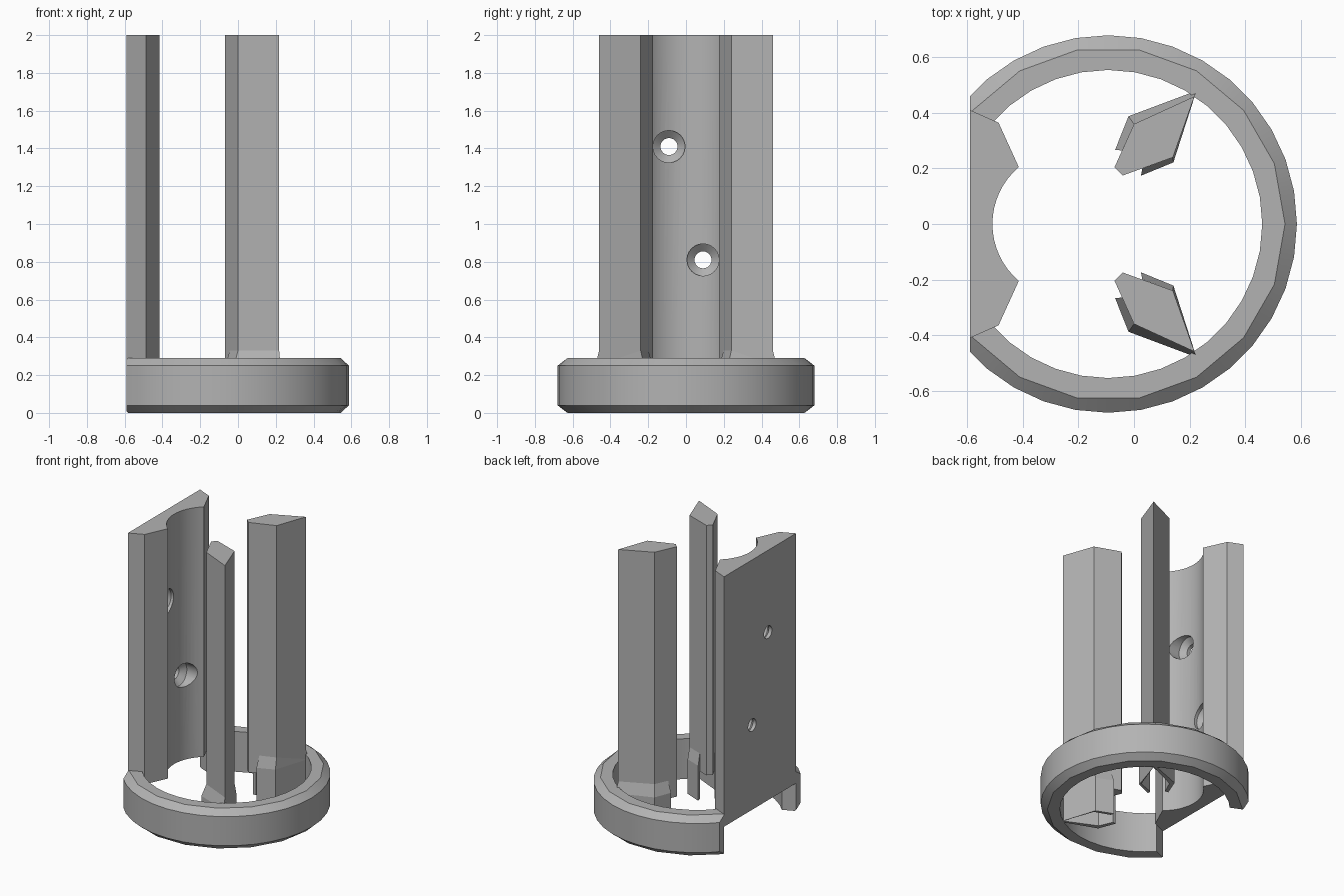
import bpy, bmesh, math
from mathutils import Vector

cube = bpy.data.objects.get("Cube")
if cube:
    bpy.data.objects.remove(cube, do_unlink=True)

grey = bpy.data.materials.new("plain grey")
grey.use_nodes = True
grey.diffuse_color = (0.45, 0.45, 0.45, 1)
grey.node_tree.nodes["Principled BSDF"].inputs["Base Color"].default_value = (0.45, 0.45, 0.45, 1)

TOP, RIM, SEAT = 2.0, 0.29, 0.2
CX = -0.093


def make(name, bm):
    bmesh.ops.recalc_face_normals(bm, faces=bm.faces)
    mesh = bpy.data.meshes.new(name)
    bm.to_mesh(mesh)
    bm.free()
    obj = bpy.data.objects.new(name, mesh)
    bpy.context.collection.objects.link(obj)
    mesh.materials.append(grey)
    return obj


def loft(name, loops, closed=False):
    """Skin equal-length point loops; cap the ends or join last to first."""
    bm = bmesh.new()
    rows = [[bm.verts.new(p) for p in loop] for loop in loops]
    pairs = list(zip(rows, rows[1:]))
    if closed:
        pairs.append((rows[-1], rows[0]))
    else:
        bm.faces.new(rows[0])
        bm.faces.new(rows[-1])
    n = len(rows[0])
    for a, b in pairs:
        for i in range(n):
            j = (i + 1) % n
            bm.faces.new((a[i], a[j], b[j], b[i]))
    return make(name, bm)


def prism(name, outline, z0, z1):
    return loft(name, [[(x, y, z) for x, y in outline] for z in (z0, z1)])


def cut(obj, cutter):
    mod = obj.modifiers.new("cut", "BOOLEAN")
    mod.operation = "DIFFERENCE"
    mod.solver = "EXACT"
    mod.object = cutter
    cutter.hide_render = True
    cutter.hide_viewport = False
    bpy.context.view_layer.objects.active = obj
    bpy.ops.object.modifier_apply(modifier=mod.name)
    bpy.data.objects.remove(cutter, do_unlink=True)


def smooth(obj, degrees):
    bpy.ops.object.select_all(action="DESELECT")
    obj.select_set(True)
    bpy.context.view_layer.objects.active = obj
    bpy.ops.object.shade_smooth_by_angle(angle=math.radians(degrees))


def circle(r, z, coarse=False):
    """Thirty-six points; coarse flattens every second one onto its chord."""
    pts = []
    for i in range(36):
        a = math.radians(i * 10)
        k = r * math.cos(math.radians(10)) if coarse and i % 2 else r
        pts.append((CX + k * math.cos(a), k * math.sin(a), z))
    return pts


# Chamfered base ring, opened where the back plate sits
ring = loft("base_ring", [
    circle(0.555, 0), circle(0.637, 0, True), circle(0.68, 0.04),
    circle(0.68, 0.25), circle(0.637, RIM, True), circle(0.555, RIM)], closed=True)
half = [(-1, 1), (-0.59, 1), (-0.59, 0.41), (-0.488, 0.365)]
cut(ring, prism("ring_opening", half + [(x, -y) for x, y in reversed(half)], -0.5, 1))
smooth(ring, 25)

# Back plate with a concave inner face
half = [(-0.59, 0.41), (-0.488, 0.365), (-0.415, 0.205)]
radius, mid = 0.269, -0.241
sweep = math.asin(0.205 / radius)
arc = []
for i in range(1, 16):
    a = sweep * (1 - i / 8)
    arc.append((mid - radius * math.cos(a), radius * math.sin(a)))
plate = prism("back_plate", half + arc + [(x, -y) for x, y in reversed(half)], SEAT, TOP)

# Countersunk screw holes
for hy, hz in ((-0.09, 1.41), (0.09, 0.81)):
    loops = []
    for x, r in ((-0.7, 0.045), (-0.565, 0.045), (-0.53, 0.085), (-0.3, 0.085)):
        loops.append([(x, hy + r * math.cos(math.tau * i / 24),
                       hz + r * math.sin(math.tau * i / 24)) for i in range(24)])
    cut(plate, loft("hole_cutter", loops))
smooth(plate, 25)

# Posts, each with a flared hollow sleeve at the foot
post = [(0, 0.36), (0.218, 0.46), (0.14, 0.24), (-0.04, 0.175), (-0.07, 0.205)]
sleeve_in = [(-0.043, 0.265), (0, 0.36), (0.218, 0.46), (0.14, 0.24), (0.03, 0.2)]
sleeve_out = [(-0.068, 0.267), (-0.02, 0.388), (0.225, 0.48), (0.142, 0.222), (0.025, 0.174)]
for side, s in (("left", 1), ("right", -1)):
    flip = lambda pts: [(x, y * s) for x, y in pts]
    prism(side + "_post" if s else "", flip(post), SEAT, TOP)
    sections = []
    for p, q in zip(flip(sleeve_in), flip(sleeve_out)):
        sections.append([(*p, 0), (*q, 0), (*q, 0.25), (*p, 0.33)])
    loft(side + "_sleeve", sections)
